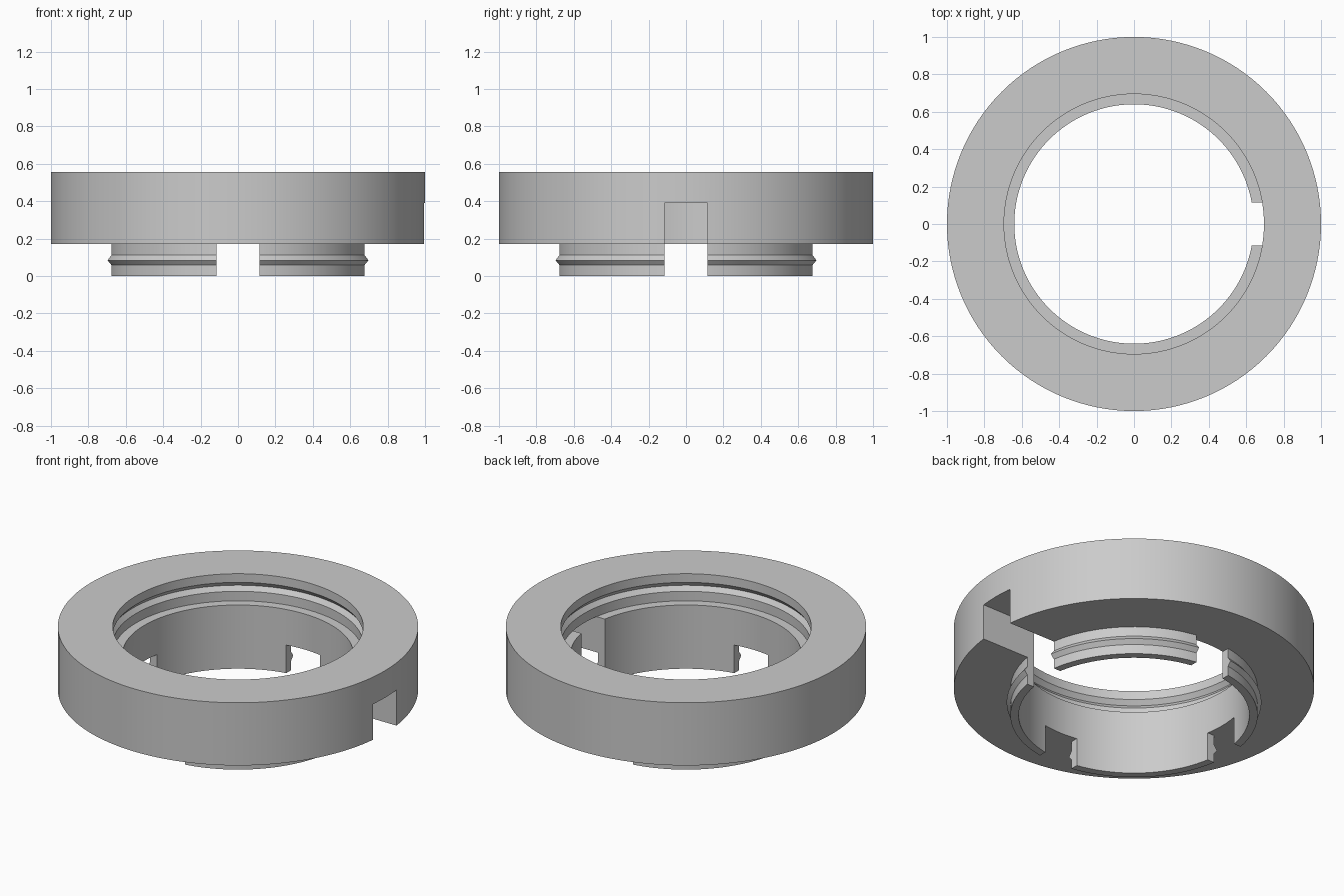
import bpy, bmesh, math
from mathutils import Matrix, Vector

cube = bpy.data.objects.get("Cube")
if cube:
    bpy.data.objects.remove(cube, do_unlink=True)

SEGMENTS = 128
BORE, TAB_R, RECESS_R = 0.64, 0.686, 0.695
BASE, LEDGE, TOP = 0.172, 0.39, 0.556
SLOT = 0.114                      # half width of every slot

grey = bpy.data.materials.new("plain grey")
grey.use_nodes = True
colour = (0.6, 0.6, 0.6, 1)
grey.diffuse_color = colour
grey.node_tree.nodes["Principled BSDF"].inputs["Base Color"].default_value = colour


def add_object(name, bm):
    bmesh.ops.recalc_face_normals(bm, faces=bm.faces)
    mesh = bpy.data.meshes.new(name)
    bm.to_mesh(mesh)
    bm.free()
    mesh.materials.append(grey)
    obj = bpy.data.objects.new(name, mesh)
    bpy.context.collection.objects.link(obj)
    return obj


def lathe(name, profile):
    """Turn a closed (radius, height) profile around z."""
    bm = bmesh.new()
    verts = [bm.verts.new((r, 0, z)) for r, z in profile]
    edges = [bm.edges.new((a, b)) for a, b in zip(verts, verts[1:] + verts[:1])]
    bmesh.ops.spin(bm, geom=verts + edges, cent=(0, 0, 0), axis=(0, 0, 1),
                   angle=math.tau, steps=SEGMENTS, use_merge=True)
    bmesh.ops.remove_doubles(bm, verts=bm.verts, dist=1e-5)
    return add_object(name, bm)


def box(name, low, high):
    low, high = Vector(low), Vector(high)
    bm = bmesh.new()
    bmesh.ops.create_cube(bm, size=1, matrix=Matrix.Translation((low + high) / 2)
                          @ Matrix.Diagonal((*(high - low), 1)))
    return add_object(name, bm)


# Collar: wide ring, snap ridge on the lower lip, matching groove in the top recess
collar = lathe("collar_ring", [
    (BORE, 0), (TAB_R, 0),
    (TAB_R, 0.058), (0.707, 0.084), (TAB_R, 0.112),
    (TAB_R, BASE), (1, BASE), (1, TOP), (RECESS_R, TOP),
    (RECESS_R, 0.503), (0.717, 0.475), (RECESS_R, 0.448),
    (RECESS_R, LEDGE), (BORE, LEDGE)])

# Slots: a cross that splits the lip into four tabs, and one side notch
cutters = [
    box("lip_slot_across", (-0.8, -SLOT, -0.1), (0.8, SLOT, BASE)),
    box("lip_slot_along", (-SLOT, -0.8, -0.1), (SLOT, 0.8, BASE)),
    box("side_notch", (0.5, -SLOT, -0.1), (1.1, SLOT, LEDGE))]

bpy.ops.object.select_all(action="DESELECT")
bpy.context.view_layer.objects.active = collar
collar.select_set(True)
for cutter in cutters:
    cutter.hide_render = True
    mod = collar.modifiers.new(cutter.name, "BOOLEAN")
    mod.operation, mod.solver, mod.object = "DIFFERENCE", "EXACT", cutter
    bpy.ops.object.modifier_apply(modifier=mod.name)
    bpy.data.objects.remove(cutter, do_unlink=True)

bpy.ops.object.shade_smooth_by_angle(angle=math.radians(25))
